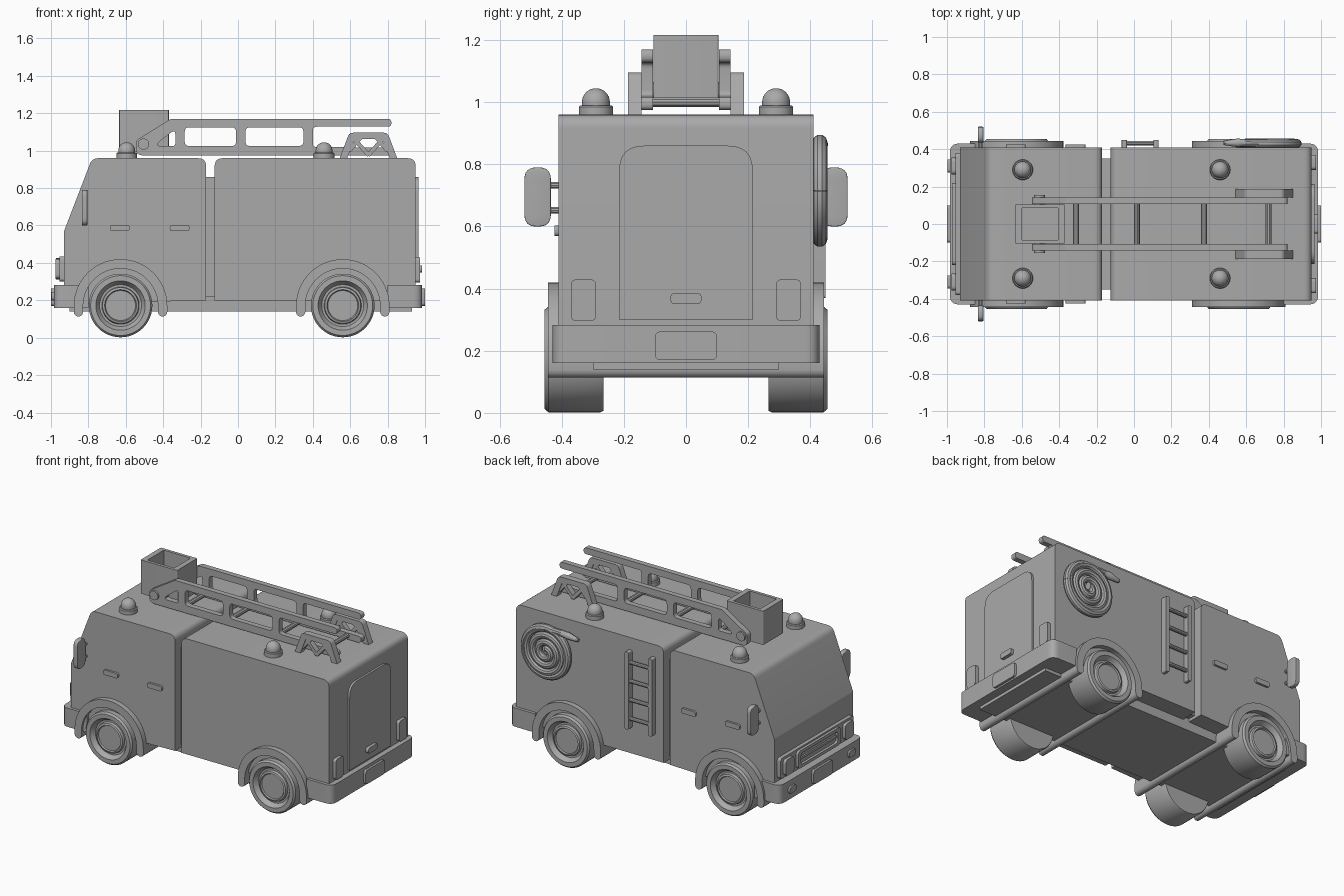
import bpy, bmesh, math
from mathutils import Matrix, Vector

if "Cube" in bpy.data.objects:
    bpy.data.objects.remove(bpy.data.objects["Cube"], do_unlink=True)

grey = bpy.data.materials.new("plain grey")
grey.use_nodes = True
grey.diffuse_color = (0.4, 0.4, 0.4, 1)
for node in grey.node_tree.nodes:
    if node.type == 'BSDF_PRINCIPLED':
        node.inputs["Base Color"].default_value = grey.diffuse_color
        node.inputs["Roughness"].default_value = 0.6
parts = []


def add(name, mesh):
    mesh.materials.clear()
    mesh.materials.append(grey)
    obj = bpy.data.objects.new(name, mesh)
    bpy.context.collection.objects.link(obj)
    parts.append(obj)
    return obj


def rounded(points, radius, steps=6):
    """Outline with every corner rounded; radius is one number or one per corner."""
    out, n = [], len(points)
    for i, p in enumerate(points):
        r = radius[i] if isinstance(radius, (list, tuple)) else radius
        p = Vector(p)
        a, b = Vector(points[i - 1]) - p, Vector(points[(i + 1) % n]) - p
        if r <= 0:
            out.append(p)
            continue
        cut = min(r / math.tan(a.angle(b) / 2), a.length * .49, b.length * .49)
        s, e = p + a.normalized() * cut, p + b.normalized() * cut
        for k in range(steps + 1):
            t = k / steps
            out.append(s * (1 - t) ** 2 * 1.0 + p * 2 * t * (1 - t) + e * t * t)
    return out


def rect(u0, u1, v0, v1, r=0.0):
    return rounded([(u0, v0), (u1, v0), (u1, v1), (u0, v1)], r)


def plate(name, loops, axis, lo, hi, bevel=0.0):
    """Fill outlines (inner loops are holes) and extrude them along an axis."""
    curve = bpy.data.curves.new(name, 'CURVE')
    curve.dimensions, curve.fill_mode = '2D', 'BOTH'
    curve.extrude = abs(hi - lo) / 2 - bevel
    curve.bevel_depth, curve.bevel_resolution, curve.offset = bevel, 2, -bevel
    for loop in loops:
        s = curve.splines.new('POLY')
        s.points.add(len(loop) - 1)
        for q, p in zip(s.points, loop):
            q.co = (p[0], p[1], 0, 1)
        s.use_cyclic_u = True
    tmp = bpy.data.objects.new(name + " helper", curve)
    bpy.context.collection.objects.link(tmp)
    dg = bpy.context.evaluated_depsgraph_get()
    mesh = bpy.data.meshes.new_from_object(tmp.evaluated_get(dg))
    bpy.data.objects.remove(tmp, do_unlink=True)
    turn = {'x': Matrix(((0, 0, 1), (1, 0, 0), (0, 1, 0))),
            'y': Matrix(((1, 0, 0), (0, 0, -1), (0, 1, 0))),
            'z': Matrix.Identity(3)}[axis].to_4x4()
    shift = Vector([(lo + hi) / 2 if a == axis else 0 for a in 'xyz'])
    mesh.transform(Matrix.Translation(shift) @ turn)
    bm = bmesh.new()
    bm.from_mesh(mesh)
    bmesh.ops.remove_doubles(bm, verts=bm.verts, dist=1e-5)
    bmesh.ops.recalc_face_normals(bm, faces=bm.faces)
    bm.to_mesh(mesh)
    bm.free()
    return add(name, mesh)


def lathe(name, profile, centre, axis='z', flip=1, steps=40):
    """Revolve (radius, height) points around an axis through centre."""
    bm = bmesh.new()
    up = Vector((0, flip, 0)) if axis == 'y' else Vector((0, 0, flip))
    vs = [bm.verts.new(Vector((r, 0, 0)) + up * h) for r, h in profile]
    es = [bm.edges.new(pair) for pair in zip(vs, vs[1:])]
    bmesh.ops.spin(bm, geom=vs + es, cent=(0, 0, 0), axis=up, angle=math.tau,
                   steps=steps, use_duplicate=False)
    bmesh.ops.remove_doubles(bm, verts=bm.verts, dist=1e-5)
    bmesh.ops.recalc_face_normals(bm, faces=bm.faces)
    bm.transform(Matrix.Translation(centre))
    mesh = bpy.data.meshes.new(name)
    bm.to_mesh(mesh)
    bm.free()
    return add(name, mesh)


def tube(name, points, radius, radii=None):
    """Round tube along a path."""
    curve = bpy.data.curves.new(name, 'CURVE')
    curve.dimensions, curve.bevel_depth, curve.bevel_resolution = '3D', radius, 3
    curve.use_fill_caps = True
    s = curve.splines.new('POLY')
    s.points.add(len(points) - 1)
    for i, p in enumerate(points):
        s.points[i].co = (*p, 1)
        s.points[i].radius = radii[i] if radii else 1
    tmp = bpy.data.objects.new(name + " helper", curve)
    bpy.context.collection.objects.link(tmp)
    dg = bpy.context.evaluated_depsgraph_get()
    mesh = bpy.data.meshes.new_from_object(tmp.evaluated_get(dg))
    bpy.data.objects.remove(tmp, do_unlink=True)
    return add(name, mesh)


def bar(p, q, w):
    """Outline of a straight bar between two points."""
    p, q = Vector(p), Vector(q)
    d = (q - p).normalized() * w / 2
    n = Vector((-d.y, d.x))
    return [p + n, p - n, q - n, q + n]


# Cab, rear body, link between them and chassis
plate("cab", [rounded([(-.93, .18), (-.17, .2), (-.17, .96), (-.78, .96), (-.93, .57)],
                      [0, 0, .045, .05, .03])], 'y', -.41, .41)
plate("rear_body", [rounded([(-.125, .2), (.95, .2), (.95, .96), (-.125, .96)],
                            [0, 0, .045, .045])], 'y', -.41, .41)
plate("cab_link", [rect(-.2, -.1, .22, .86)], 'y', -.35, .35)
plate("chassis", [rect(-.9, .93, .14, .26)], 'y', -.3, .3)

# Bumpers with plates and lamps
for end, word in ((-1, "front"), (1, "rear")):
    a, b = sorted((.8 * end, .985 * end))
    rs = [.05, 0, 0, .05] if end < 0 else [0, .05, .05, 0]
    plate(word + "_bumper", [rounded([(a, -.43), (b, -.43), (b, .43), (a, .43)], rs)],
          'z', .16, .283)
    plate(word + "_number_plate", [rect(-.1, .1, .17, .262, .02)], 'x', *sorted((.97 * end, end)))

# Wheels and full-width wheel arches
tyre = [(0, .265), (.165, .265), (.17, .275), (.17, .443), (.16, .455), (.132, .455),
        (.112, .425), (.1, .425), (.096, .442), (.085, .446), (.08, .438), (0, .438)]
for x, word in ((-.628, "front"), (.56, "rear")):
    for s in (-1, 1):
        lathe(word + "_wheel", tyre, (x, 0, .172), 'y', s, 48)
    arc = [math.pi * k / 28 for k in range(29)]
    outer = [(x + .25 * math.cos(t), .17 + .25 * math.sin(t)) for t in arc]
    inner = [(x + .2 * math.cos(t), .17 + .2 * math.sin(t)) for t in reversed(arc)]
    tips = [[(x + c + .025 * math.cos(t), .138 - .025 * math.sin(t)) for t in reversed(arc[::4])]
            for c in (-.225, .225)]
    tips[0].reverse()
    tips[1].reverse()
    left = sorted(tips[0], key=lambda p: p[0])
    right = sorted(tips[1], key=lambda p: p[0])
    plate(word + "_wheel_arch", [outer + left + inner + right], 'y', -.445, .445)

# Grille, headlights and fog lamps
plate("grille_panel", [rect(-.38, .38, .3, .435, .02)], 'x', -.955, -.92)
plate("grille_frame", [rect(-.22, .22, .31, .425, .025), rect(-.19, .19, .33, .405, .015)],
      'x', -.972, -.94)
plate("grille_slat", [rect(-.2, .2, .36, .375)], 'x', -.965, -.94)
for s in (-1, 1):
    a, b = sorted((.265 * s, .355 * s))
    plate("headlight", [rect(a, b, .315, .42, .025)], 'x', -.975, -.94)
    plate("fog_lamp", [rect(a + .01, b - .01, .2, .245, .02)], 'x', -.997, -.96)
    a, b = sorted((.29 * s, .37 * s))
    plate("tail_light", [rect(a, b, .295, .43, .02)], 'x', .94, .972)

# Rear door and handle
plate("rear_door", [rounded([(-.215, .3), (.215, .3), (.215, .86), (-.215, .86)],
                            [0, 0, .08, .08])], 'x', .94, .964)
plate("rear_door_handle", [rect(-.05, .05, .35, .386, .016)], 'x', .95, .985)

# Side handles, mirrors
for s in (-1, 1):
    for a, b in ((-.685, -.58), (-.365, -.26)):
        plate("side_handle", [rect(a, b, .57, .603, .014)], 'y', *sorted((.4 * s, .424 * s)))
    a, b = sorted((.435 * s, .52 * s))
    plate("mirror", [rect(a, b, .6, .79, .038)], 'x', -.835, -.805, .004)
    for z in (.652, .732):
        tube("mirror_arm", [(-.82, .4 * s, z), (-.82, .45 * s, z)], .011)

# Roof beacons
dome = [(.045 * math.cos(t), 1 + .045 * math.sin(t)) for t in [math.pi / 2 * k / 8 for k in range(9)]]
for x in (-.595, .46):
    for y in (-.29, .29):
        lathe("beacon", [(0, .94), (.055, .94), (.055, .985), (.05, .99), (.045, .99)] + dome,
              (x, y, 0), steps=32)

# Side ladder
for x in (-.052, .118):
    plate("side_ladder_rail", [rect(x - .014, x + .014, .37, .88, .01)], 'y', .405, .449)
for i in range(4):
    z = .44 + i * .123
    tube("side_ladder_rung", [(-.05, .432, z), (.115, .432, z)], .013)

# Coiled hose with nozzle
turns = [k / 90 for k in range(91)]
coil = [(.715 - (.02 + .135 * t) * math.sin(t * 3 * math.tau), .433,
         .715 + (.02 + .135 * t) * math.cos(t * 3 * math.tau)) for t in turns]
tube("hose_coil", coil, .023)
ring = [(.715 + .157 * math.cos(math.tau * k / 48), .431, .715 + .157 * math.sin(math.tau * k / 48))
        for k in range(49)]
tube("hose_outer_loop", ring, .024)
tube("hose_nozzle", [(.72, .432, .87), (.6, .434, .868), (.57, .434, .865), (.56, .434, .864),
                     (.48, .434, .852)], .02, [1, 1, 1, 1.2, .6])

# Roof ladder rails with openings, pivots and rungs
rail = rounded([(-.545, .975), (.35, .975), (.82, .975), (.82, 1.017), (.4, 1.02), (.4, 1.128),
                (.82, 1.128), (.82, 1.17), (-.36, 1.17), (-.545, 1.055)],
               [.035, 0, .018, .018, .02, .02, .02, .02, .03, .03])
gaps = [rect(-.285, -.01, 1.025, 1.125, .025), rect(.04, .35, 1.025, 1.125, .025),
        rounded([(-.45, 1.025), (-.335, 1.025), (-.335, 1.115)], .015)]
for s in (-1, 1):
    plate("roof_ladder_rail", [rail] + gaps, 'y', *sorted((.107 * s, .143 * s)))
    lathe("ladder_pivot", [(0, .1), (.03, .1), (.03, .155), (0, .155)], (-.505, 0, 1.035), 'y', s, 24)
for x in (-.31, .015, .375, .72):
    tube("roof_ladder_rung", [(x, -.12, 1), (x, .12, 1)], .016)

# Ladder support trusses
for s in (-1, 1):
    y0, y1 = sorted((.143 * s, .186 * s))
    frame = rounded([(.54, .95), (.595, 1.096), (.8, 1.096), (.855, .95), (.815, .95),
                     (.772, 1.062), (.623, 1.062), (.58, .95)],
                    [0, .03, .03, 0, 0, .015, .015, 0])
    plate("ladder_support", [frame], 'y', y0, y1)
    for p, q in (((.61, 1.075), (.7, .975)), ((.785, 1.075), (.695, .975)),
                 ((.595, 1.0), (.655, 1.07)), ((.8, 1.0), (.74, 1.07))):
        plate("ladder_support_brace", [bar(p, q, .022)], 'y', y0 + .004, y1 - .004)

# Rescue basket
plate("basket_walls", [rect(-.635, -.37, -.105, .105, .008), rect(-.6, -.405, -.085, .085)],
      'z', .995, 1.217)
plate("basket_floor", [rect(-.62, -.385, -.095, .095)], 'z', 1.0, 1.03)

# Smooth shading with sharp edges kept
for obj in parts:
    obj.select_set(True)
bpy.context.view_layer.objects.active = parts[0]
bpy.ops.object.shade_smooth_by_angle(angle=math.radians(35))
